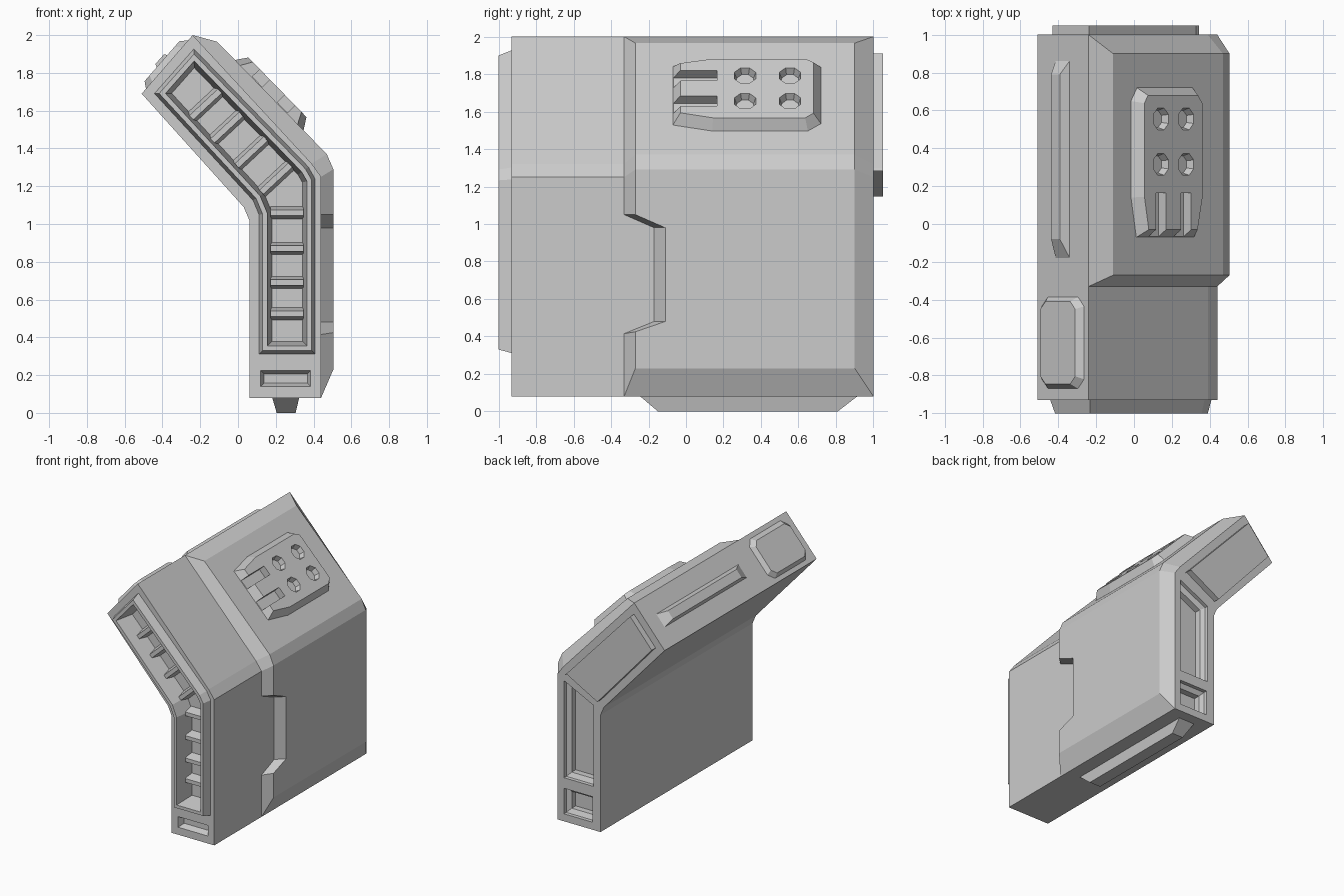
import bpy, bmesh, math
from mathutils import Vector as V

if "Cube" in bpy.data.objects:
    bpy.data.objects.remove(bpy.data.objects["Cube"])

X, Y, Z = V((1, 0, 0)), V((0, 1, 0)), V((0, 0, 1))


def mesh(name, rings, caps=True, closed=False):
    """Skin a list of equal-length rings of points."""
    bm = bmesh.new()
    vs = [[bm.verts.new(p) for p in r] for r in rings]
    n = len(vs[0])
    pairs = list(zip(vs, vs[1:])) + ([(vs[-1], vs[0])] if closed else [])
    for a, b in pairs:
        for i in range(n):
            j = (i + 1) % n
            bm.faces.new((a[i], a[j], b[j], b[i]))
    if caps:
        bm.faces.new(vs[0])
        bm.faces.new(vs[-1])
    bmesh.ops.recalc_face_normals(bm, faces=bm.faces)
    me = bpy.data.meshes.new(name)
    bm.to_mesh(me)
    bm.free()
    ob = bpy.data.objects.new(name, me)
    bpy.context.collection.objects.link(ob)
    return ob


def stack(name, o, a, b, n, levels, **kw):
    """Stack of 2D outlines (in axes a, b) at heights along n."""
    o = V(o)
    return mesh(name, [[o + a * s + b * t + n * h for s, t in pts] for pts, h in levels], **kw)


def inset(pts, d):
    """Mitred inset of a 2D outline."""
    p = [V(q) for q in pts]
    area = sum(p[i - 1].x * p[i].y - p[i].x * p[i - 1].y for i in range(len(p)))
    sg = 1 if area > 0 else -1
    out = []
    for i in range(len(p)):
        e1 = (p[i] - p[i - 1]).normalized()
        e2 = (p[(i + 1) % len(p)] - p[i]).normalized()
        n1, n2 = V((-e1.y, e1.x)) * sg, V((-e2.y, e2.x)) * sg
        out.append(p[i] + (n1 + n2) * d / (1 + n1.dot(n2)))
    return out


def rect(x0, x1, y0, y1, c=0):
    if not c:
        return [(x0, y0), (x1, y0), (x1, y1), (x0, y1)]
    return [(x0 + c, y0), (x1 - c, y0), (x1, y0 + c), (x1, y1 - c),
            (x1 - c, y1), (x0 + c, y1), (x0, y1 - c), (x0, y0 + c)]


def cut(ob, cutters):
    for c in cutters:
        m = ob.modifiers.new("cut", 'BOOLEAN')
        m.object, m.operation, m.solver = c, 'DIFFERENCE', 'EXACT'
        bpy.context.view_layer.objects.active = ob
        bpy.ops.object.modifier_apply(modifier=m.name)
        bpy.data.objects.remove(c)


# Bent main body
profile = [(.06, .08), (.44, .08), (.44, 1.25), (.39, 1.32),
           (-.24, 2.0), (-.51, 1.69), (.03, 1.09), (.06, 1.02)]
body = stack("main_body", (0, 0, 0), X, Z, Y, [(profile, -.93), (profile, 1)])

# Front cavity, front slot and the three stepped recesses at the back
frame = [(.065, .265), (.455, .265), (.455, 1.25), (.41, 1.33),
         (-.235, 1.995), (-.505, 1.69), (.04, 1.10), (.065, 1.04)]
slot = rect(.12, .385, .14, .225)
cutters = [
    stack("cutter", (0, -.93, 0), X, Z, -Y, [(inset(frame, .09), .2), (inset(frame, .09), -.09)]),
    stack("cutter", (0, -.93, 0), X, Z, -Y, [(slot, .05), (slot, 0), (inset(slot, .018), -.05)])]
back = [rect(.13, .385, .14, .345),
        [(.12, .43), (.385, .43), (.385, 1.21), (.12, 1.08)],
        inset([(.42, 1.28), (.39, 1.32), (-.24, 2.0), (-.51, 1.69), (.04, 1.07)], .06)]
for p in back:
    q = inset(p, .035)
    cutters.append(stack("cutter", (0, 1, 0), X, Z, Y,
                         [(p, .05), (p, -.03), (q, -.05), (q, -.1)]))
cut(body, cutters)

# Raised rim around the front cavity
stack("front_rim", (0, 0, 0), X, Z, Y,
      [(inset(frame, .045), -.925), (inset(frame, .065), -1),
       (inset(frame, .09), -1), (inset(frame, .115), -.835)], caps=False, closed=True)

# Rungs inside the cavity
slant = V((.68, 0, -.73)).normalized()
across = V((.73, 0, .68)).normalized()
rungs = [((.26, z), X, Z, .088) for z in (.525, .69, .87, 1.06)]
rungs += [(c, across, slant, .105) for c in ((.2, 1.24), (.07, 1.38), (-.06, 1.51), (-.17, 1.635))]
for (x, z), a, b, w in rungs:
    stack("rung", (x, -.83, z), a, b, -Y,
          [(rect(-w, w, -.035, .035), 0), (rect(-w, w, -.015, .015), .085)])

# Armour shell: stations along the profile (base, top, forward-edge shift)
stations = [((-.24, 2.0), (-.11, 1.965), 0), ((.39, 1.32), (.47, 1.37), 0),
            ((.44, 1.25), (.505, 1.29), 0), ((.44, 1.05), (.505, 1.05), 0),
            ((.44, .98), (.505, .98), .16), ((.44, .48), (.505, .48), .16),
            ((.44, .415), (.505, .425), 0), ((.44, .08), (.505, .23), 0)]
mesh("armour_shell", [[(b[0], -.33 + s, b[1]), (t[0], -.27 + s, t[1]),
                       (t[0], .9, t[1]), (b[0], 1, b[1])] for b, t, s in stations])

# Vent pad on the slanted armour face, with slots and octagonal holes
u = V((.58, 0, -.595)).normalized()
n = V((-u.z, 0, u.x))
o = (-.11, 0, 1.965)
pad = [(.135, .14), (.175, -.07), (.61, -.07), (.655, .14),
       (.655, .65), (.60, .72), (.18, .72), (.135, .65)]
vent = stack("vent_pad", o, u, Y, n, [(pad, -.01), (pad, 0), (inset(pad, .04), .06)])
cutters = []
for s in (.3, .49):
    r = rect(s - .038, s + .038, -.2, .165)
    cutters.append(stack("cutter", o, u, Y, n, [(r, .004), (r, .2)]))
    for y in (.315, .555):
        k = [(s + .062 * math.cos((i + .5) * math.pi / 4),
              y + .062 * math.sin((i + .5) * math.pi / 4)) for i in range(8)]
        cutters.append(stack("cutter", o, u, Y, n, [(inset(k, .012), .02), (k, .06), (k, .2)]))
cut(vent, cutters)

# Raised pad and ridge on the upper end face
t = V((.27, 0, .31)).normalized()
n = V((-t.z, 0, t.x))
o = (-.51, 0, 1.69)
stack("end_pad", o, t, Y, n, [(rect(.035, .375, -.87, -.385, .05), -.01),
                              (rect(.035, .375, -.87, -.385, .05), 0),
                              (rect(.06, .34, -.845, -.41, .04), .032)])
stack("end_ridge", o, t, Y, n, [(rect(.145, .262, -.19, .87), -.005),
                                (rect(.165, .235, -.08, .79), .048)])

# Keel under the body
stack("keel", (0, 0, .08), X, Y, -Z, [(rect(.18, .325, -.25, .92), -.005),
                                      (rect(.205, .305, -.15, .81), .08)])
